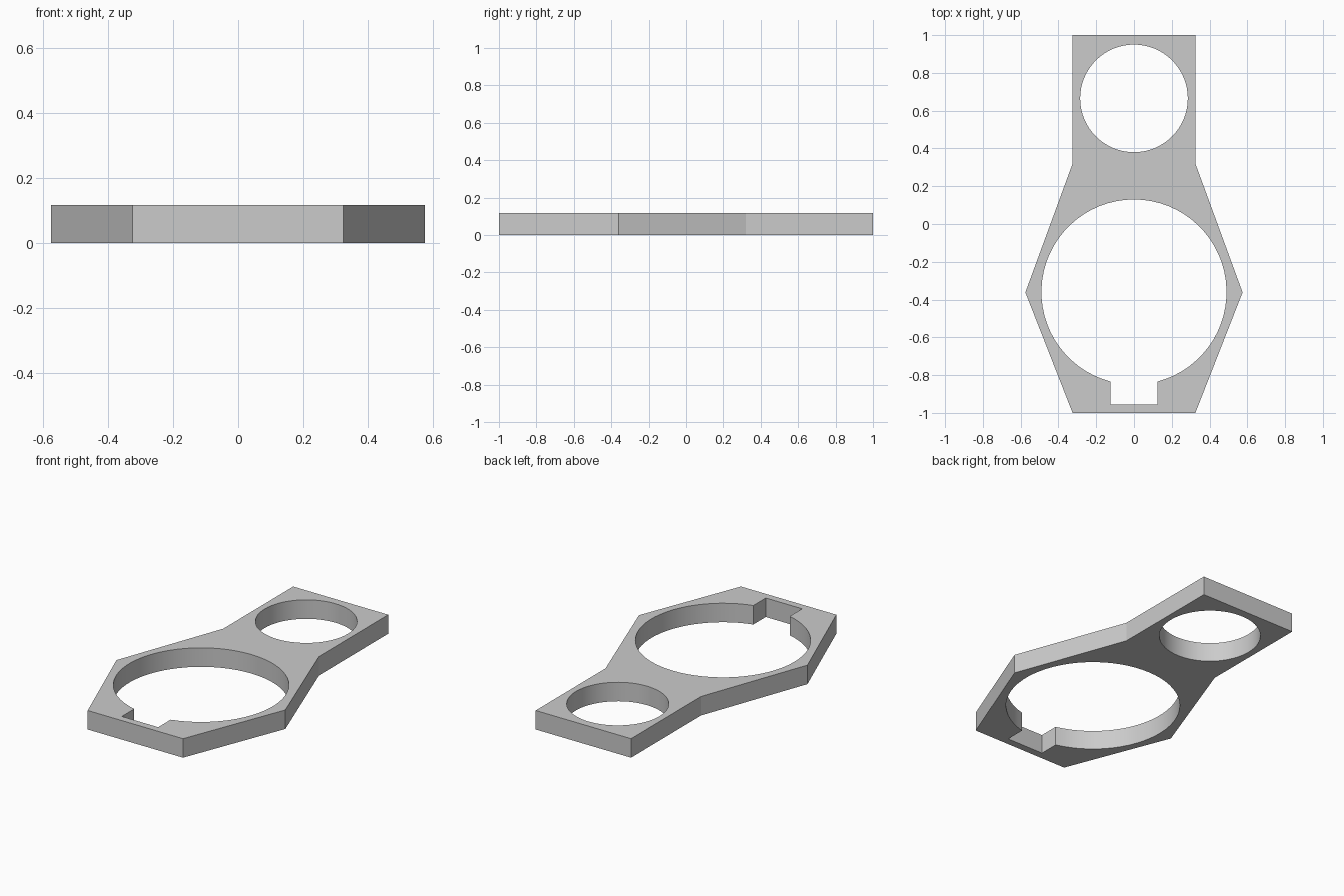
import bpy, bmesh
from math import sin, cos, asin, pi

old = bpy.data.objects.get("Cube")
if old:
    bpy.data.objects.remove(old, do_unlink=True)

THICKNESS = 0.117


def arc(cy, r, start, end, steps):
    return [(r * cos(start + (end - start) * i / steps),
             cy + r * sin(start + (end - start) * i / steps)) for i in range(steps + 1)]


# Outer outline: right half, mirrored across x
half = [(0.325, -1), (0.575, -0.362), (0.325, 0.32), (0.325, 1)]
outline = half + [(-x, y) for x, y in reversed(half)]

# Small round hole
small_hole = arc(0.665, 0.285, 0, 2 * pi, 64)[:-1]

# Large round hole with a square notch at the front
notch, radius = 0.124, 0.49
gap = asin(notch / radius)
large_hole = arc(-0.36, radius, -pi / 2 + gap, 1.5 * pi - gap, 60)
large_hole += [(-notch, -0.955), (notch, -0.955)]

# Fill between the loops, then extrude to a slab
bm = bmesh.new()
edges = []
for loop in (outline, small_hole, large_hole):
    verts = [bm.verts.new((x, y, 0)) for x, y in loop]
    edges += [bm.edges.new((v, verts[i - 1])) for i, v in enumerate(verts)]
bmesh.ops.triangle_fill(bm, use_beauty=True, use_dissolve=False, edges=edges)
slab = bmesh.ops.extrude_face_region(bm, geom=bm.faces[:], use_keep_orig=True)
top = [g for g in slab["geom"] if isinstance(g, bmesh.types.BMVert)]
bmesh.ops.translate(bm, verts=top, vec=(0, 0, THICKNESS))
bmesh.ops.recalc_face_normals(bm, faces=bm.faces[:])

mesh = bpy.data.meshes.new("holder_plate")
bm.to_mesh(mesh)
bm.free()
plate = bpy.data.objects.new("holder_plate", mesh)
bpy.context.collection.objects.link(plate)

# Plain grey material
grey = bpy.data.materials.new("light_grey")
grey.use_nodes = True
colour = (0.6, 0.6, 0.6, 1)
grey.diffuse_color = colour
grey.node_tree.nodes["Principled BSDF"].inputs["Base Color"].default_value = colour
mesh.materials.append(grey)

# Smooth hole walls, sharp rims
bpy.context.view_layer.objects.active = plate
plate.select_set(True)
bpy.ops.object.shade_smooth_by_angle(angle=pi / 9)
